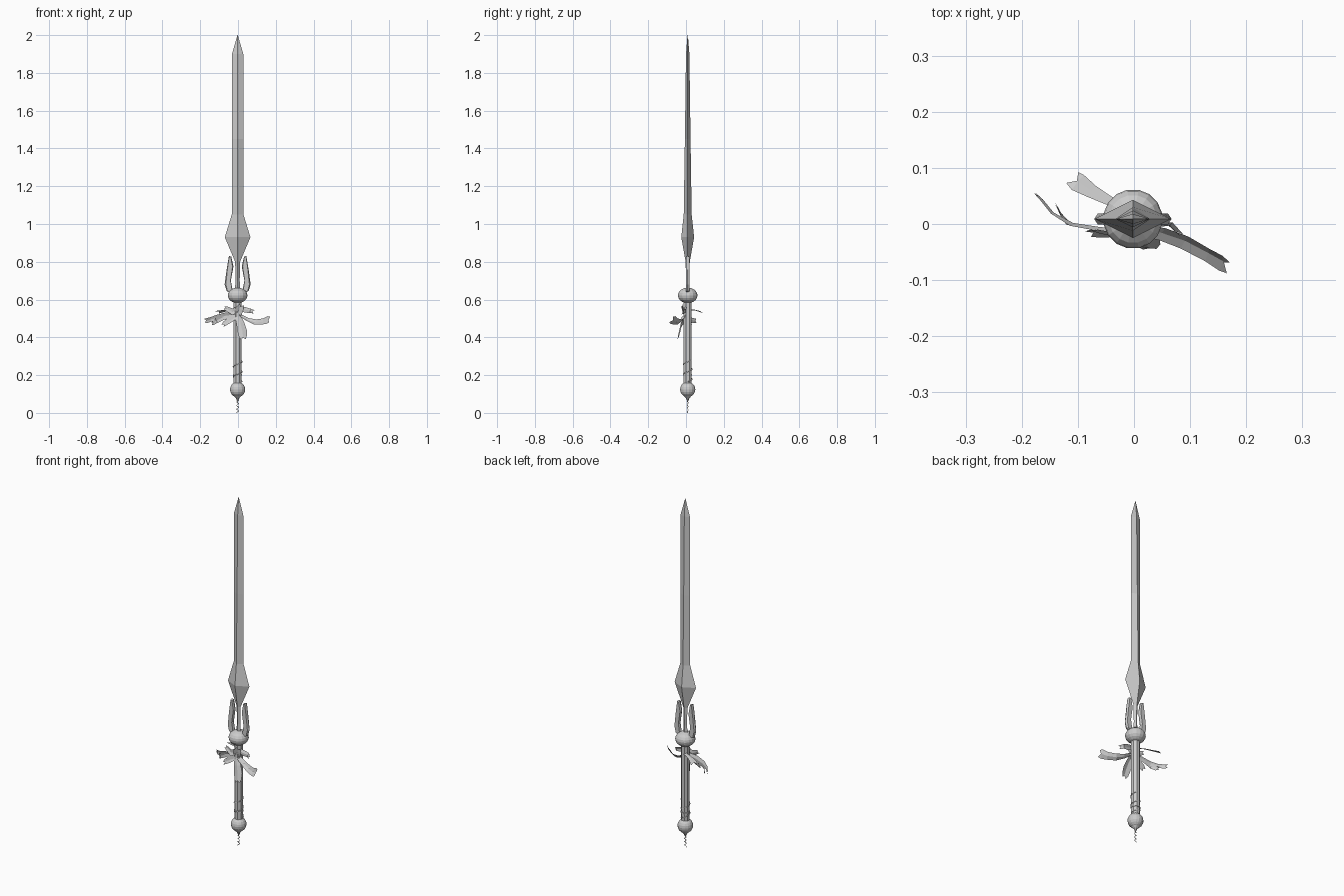
import bpy, bmesh, math
from mathutils import Vector

if "Cube" in bpy.data.objects:
    bpy.data.objects.remove(bpy.data.objects["Cube"])

CX, CY = -0.002, 0.009   # sword axis


def make(name, verts, faces, smooth=False):
    me = bpy.data.meshes.new(name)
    me.from_pydata(verts, [], faces)
    bm = bmesh.new()
    bm.from_mesh(me)
    bmesh.ops.remove_doubles(bm, verts=bm.verts, dist=1e-5)
    bmesh.ops.recalc_face_normals(bm, faces=bm.faces)
    bm.to_mesh(me)
    bm.free()
    for p in me.polygons:
        p.use_smooth = smooth
    ob = bpy.data.objects.new(name, me)
    bpy.context.collection.objects.link(ob)
    return ob


def loft(name, rings, smooth=False):
    n = len(rings[0])
    verts = [v for r in rings for v in r]
    faces = [(i*n + j, i*n + (j+1) % n, (i+1)*n + (j+1) % n, (i+1)*n + j)
             for i in range(len(rings)-1) for j in range(n)]
    faces += [tuple(range(n)), tuple(range((len(rings)-1)*n, len(rings)*n))]
    return make(name, verts, faces, smooth)


def lathe(name, profile, sides, smooth=False):
    return loft(name, [[(CX + r*math.cos(2*math.pi*(k+.5)/sides),
                         CY + r*math.sin(2*math.pi*(k+.5)/sides), z)
                        for k in range(sides)] for r, z in profile], smooth)


def ball(name, r, h, z):
    ob = lathe(name, [(max(r*math.sin(math.pi*i/10), .002), z - h*math.cos(math.pi*i/10))
                      for i in range(11)], 16)
    return ob


def tube(name, pts, radius):
    cu = bpy.data.curves.new(name, 'CURVE')
    cu.dimensions = '3D'
    cu.bevel_depth = radius
    cu.bevel_resolution = 0
    sp = cu.splines.new('POLY')
    sp.points.add(len(pts)-1)
    for p, c in zip(sp.points, pts):
        p.co = (*c, 1)
    ob = bpy.data.objects.new(name, cu)
    bpy.context.collection.objects.link(ob)


# Blade with diamond section: height, half width, half thickness
blade = [(.63, .016, .010), (.70, .011, .009), (.80, .013, .011), (.93, .068, .034),
         (1.05, .031, .021), (1.45, .031, .015), (1.90, .030, .009), (2.0, .001, .001)]
loft("blade", [[(CX-w, CY, z), (CX, CY-t, z), (CX+w, CY, z), (CX, CY+t, z)]
               for z, w, t in blade])

# Pair of flat prongs beside the blade root
outline = [(.022, .63), (.058, .645), (.069, .68), (.058, .76), (.046, .83), (.034, .828), (.022, .775), (.036, .70)]
for side, label in ((-1, "left"), (1, "right")):
    rings = []
    for y, s in ((-.010, .75), (0, 1), (.010, .75)):
        rings.append([(CX + side*(.042 + (x-.042)*s), CY + y, .72 + (z-.72)*(.9+.1*s)) for x, z in outline])
    loft(label + "_prong", rings)

# Grip, guard ball, pommel
ball("guard_ball", .053, .041, .622)
lathe("grip", [(.023, .14), (.023, .60)], 8)
lathe("grip_ring", [(.021, .196), (.026, .198), (.026, .206), (.021, .208)], 8)
ball("pommel", .041, .041, .124)
lathe("pommel_spike", [(.024, .092), (.010, .078), (.001, .058)], 8)

# Wavy tassel thread and small vine on the grip
tube("tassel_thread", [(CX + .006*math.sin(i*1.5), CY + .003*math.cos(i*1.5), .072 - i*.0045)
                       for i in range(17)], .0018)
tube("grip_vine", [(CX + .0245*math.cos(i*.5), CY + .0245*math.sin(i*.5), .165 + i*.0042)
                   for i in range(28)], .0022)


# Leaves: path points (x, y, z, half width), tilt of the width direction, fork depth
def leaf(name, path, tilt, fork=.012):
    verts, n = [], len(path)
    up = Vector(tilt).normalized()
    for i, p in enumerate(path):
        c = Vector(p[:3])
        t = (Vector(path[min(i+1, n-1)][:3]) - Vector(path[max(i-1, 0)][:3])).normalized()
        a = (up - t*up.dot(t)).normalized()
        nrm = t.cross(a)
        mid = c + nrm*p[3]*.25 - (t*fork if i == n-1 else Vector())
        verts += [c - a*p[3], mid, c + a*p[3]]
    faces = [(3*i+j, 3*i+j+1, 3*i+j+4, 3*i+j+3) for i in range(n-1) for j in (0, 1)]
    make(name, verts, faces)


leaf("leaf_right", [(.015, -.012, .515, .012), (.05, -.018, .495, .014), (.09, -.033, .482, .018),
                    (.13, -.055, .484, .02), (.155, -.07, .492, .024), (.168, -.078, .495, .018)], (.3, -.8, -.7))
leaf("leaf_left", [(-.015, -.012, .52, .014), (-.06, -.01, .515, .018), (-.11, -.002, .502, .017),
                   (-.145, .018, .495, .012), (-.165, .042, .488, .013), (-.178, .056, .488, .01)], (0, -.15, 1))
leaf("leaf_left_fork", [(-.08, -.006, .505, .014), (-.115, -.002, .488, .013),
                        (-.132, .018, .475, .011), (-.14, .036, .472, .008)], (.2, -.2, 1))
leaf("leaf_back", [(-.01, .025, .545, .008), (-.045, .042, .545, .009), (-.075, .058, .54, .013),
                   (-.1, .074, .535, .018), (-.11, .083, .53, .015)], (-.6, -.8, .35))
leaf("leaf_down", [(0, -.012, .51, .016), (.012, -.022, .475, .021), (.022, -.03, .435, .025),
                   (.026, -.038, .405, .021), (.028, -.045, .388, .012)], (1, .1, .2))
leaf("leaf_upper_right", [(.01, -.005, .555, .012), (.04, -.002, .545, .015), (.065, 0, .54, .012),
                          (.085, -.02, .535, .009)], (.2, .3, 1))
leaf("leaf_lower_left", [(-.01, -.014, .51, .013), (-.045, -.017, .49, .016), (-.068, -.017, .475, .015),
                         (-.082, -.018, .462, .009)], (.5, .3, 1))
leaf("leaf_upper_left", [(0, -.013, .55, .014), (-.03, -.02, .535, .018), (-.055, -.015, .55, .013),
                         (-.075, -.01, .558, .008)], (.3, .2, 1))
leaf("leaf_top", [(0, -.013, .52, .018), (.008, -.02, .55, .022), (.02, -.02, .575, .012)], (1, .1, 0))
